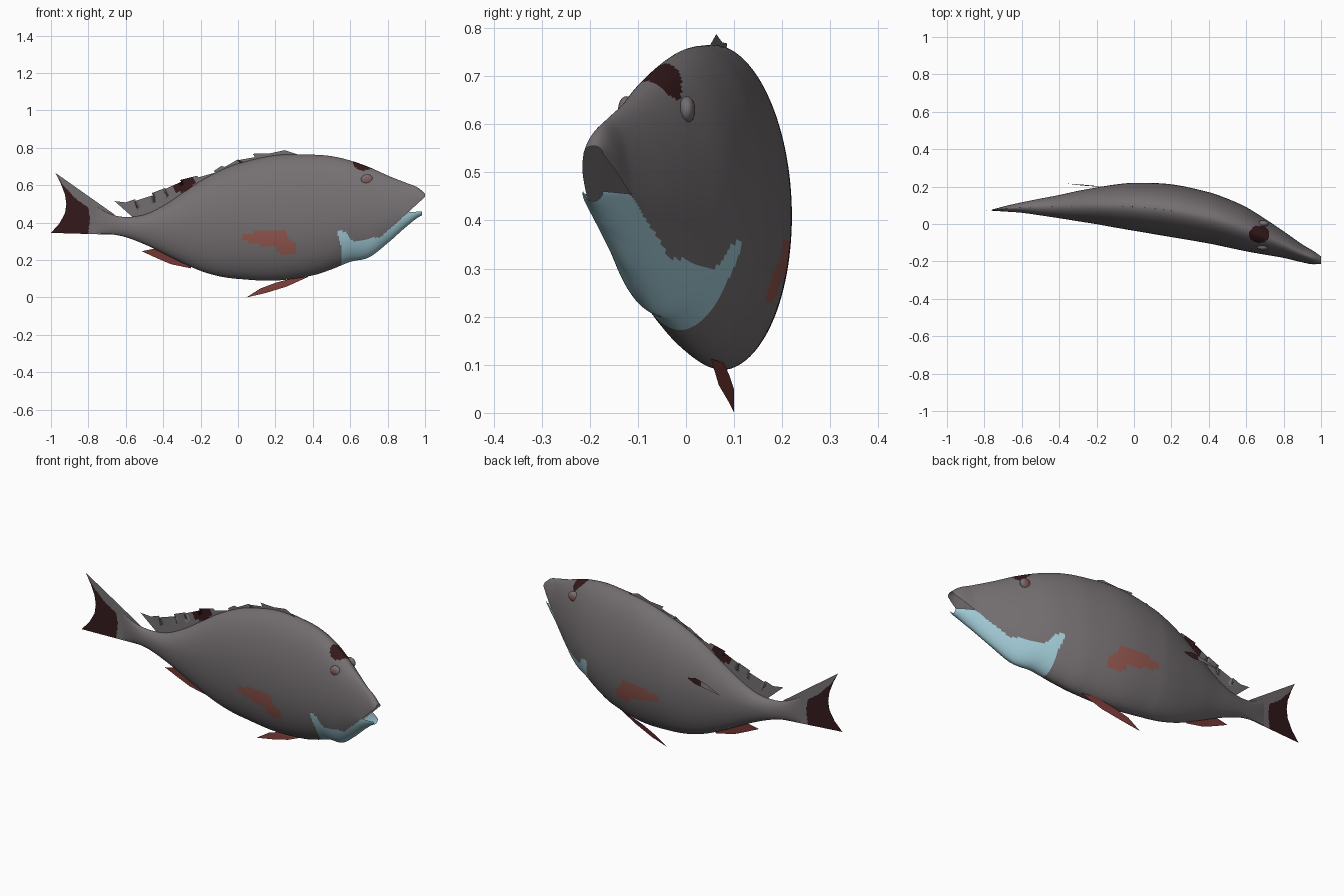
import bpy, bmesh, math
from mathutils import Vector

if "Cube" in bpy.data.objects:
    bpy.data.objects.remove(bpy.data.objects["Cube"])


def mat(name, rgb):
    m = bpy.data.materials.new(name)
    m.diffuse_color = (*rgb, 1)
    m.use_nodes = True
    m.node_tree.nodes["Principled BSDF"].inputs["Base Color"].default_value = m.diffuse_color
    return m


GREY = mat("slate grey", (0.175, 0.158, 0.165))
BLUE = mat("pale blue", (0.36, 0.60, 0.68))
RED = mat("dull red", (0.29, 0.095, 0.075))
DEEP = mat("deep red", (0.18, 0.04, 0.035))
DARK = mat("dark maroon", (0.035, 0.010, 0.011))
MATS = [GREY, BLUE, RED, DEEP, DARK]

# body stations: x, top z, middle z, bottom z, centre y, half width
STATIONS = [
    (-0.76, .485, .410, .345, .074, .003), (-0.68, .445, .390, .338, .082, .016),
    (-0.60, .430, .378, .322, .088, .028), (-0.50, .443, .375, .284, .091, .045),
    (-0.40, .490, .378, .236, .093, .062), (-0.30, .555, .385, .186, .096, .081),
    (-0.20, .622, .395, .142, .097, .098), (-0.10, .676, .402, .113, .096, .115),
    (0.00, .715, .408, .099, .092, .128), (0.20, .760, .412, .090, .071, .141),
    (0.40, .763, .418, .118, .033, .137), (0.50, .755, .425, .150, .005, .130),
    (0.60, .732, .438, .190, -.028, .118), (0.70, .697, .450, .214, -.068, .096),
    (0.80, .652, .455, .290, -.110, .071), (0.90, .612, .455, .378, -.157, .048),
    (0.96, .588, .455, .420, -.180, .035), (1.00, .555, .455, .440, -.193, .020)]


def section(x):
    """Smooth Hermite interpolation of the stations."""
    S = STATIONS
    x = min(max(x, S[0][0]), S[-1][0])
    i = max(k for k in range(len(S) - 1) if S[k][0] <= x)

    def slope(k, c):
        a, b = max(k - 1, 0), min(k + 1, len(S) - 1)
        return (S[b][c] - S[a][c]) / (S[b][0] - S[a][0])
    h = S[i + 1][0] - S[i][0]
    t = (x - S[i][0]) / h
    out = []
    for c in range(1, 6):
        out.append((2*t**3 - 3*t*t + 1) * S[i][c] + (t**3 - 2*t*t + t) * h * slope(i, c)
                   + (3*t*t - 2*t**3) * S[i + 1][c] + (t**3 - t*t) * h * slope(i + 1, c))
    return out


def centre(x):
    return section(x)[3] if x > -0.76 else .074 + (x + .76) * .1


def line(pts, x):
    """Piecewise linear value at x."""
    for (a, u), (b, v) in zip(pts, pts[1:]):
        if a <= x <= b:
            return u + (v - u) * (x - a) / (b - a)
    return pts[0][1] if x < pts[0][0] else pts[-1][1]


def inside(poly, x, z):
    hit = False
    for (ax, az), (bx, bz) in zip(poly, poly[1:] + poly[:1]):
        if (az > z) != (bz > z) and x < ax + (bx - ax) * (z - az) / (bz - az):
            hit = not hit
    return hit


def finish(name, bm, rule):
    for f in bm.faces:
        f.smooth = True
        f.material_index = rule(f)
    me = bpy.data.meshes.new(name)
    bm.to_mesh(me)
    bm.free()
    for m in MATS:
        me.materials.append(m)
    ob = bpy.data.objects.new(name, me)
    bpy.context.scene.collection.objects.link(ob)
    return ob


def grid_faces(bm, rows):
    for r, s in zip(rows, rows[1:]):
        for j in range(len(r) - 1):
            bm.faces.new((r[j], r[j + 1], s[j + 1], s[j]))


# body: upper and lower half lofts, welded along the flank, parted at the mouth
THROAT = [(.53, .365), (.58, .35), (.60, .31), (.63, .295), (.70, .318),
          (.76, .322), (.84, .39), (.91, .453), (.92, .47), (1, .47)]
PATCH = [(.01, .325), (.06, .345), (.25, .365), (.265, .32), (.31, .285), (.31, .232),
         (.21, .235), (.205, .265), (.12, .28), (.02, .305)]


def body_rule(f):
    x, y, z = f.calc_center_median()
    if x > .53 + max(0, min(.02, (.36 - z) * .25)) and z < line(THROAT, x):
        return 1
    if inside(PATCH, x, z):
        return 2
    if z > .6 and ((x - .67) / .055) ** 2 + ((y + .055) / .046) ** 2 < 1:
        return 4
    return 0


bm = bmesh.new()
RINGS, ARC = 260, 56
for sign in (1, -1):
    rows = []
    for i in range(RINGS + 1):
        x = -0.76 + 1.76 * i / RINGS
        top, mid, bot, cy, w = section(x)
        gap = max(0, x - .91)
        edge = mid + gap * (.92 if sign > 0 else .06)
        end = top if sign > 0 else bot
        px = x if sign > 0 else x - gap * .17
        row = []
        for j in range(ARC + 1):
            t = math.pi * j / ARC
            c = math.cos(t)
            row.append(bm.verts.new((px, cy + w * math.copysign(abs(c) ** 1.08, c),
                                     edge + (end - edge) * math.sin(t))))
        rows.append(row)
    grid_faces(bm, rows)
bmesh.ops.remove_doubles(bm, verts=bm.verts, dist=0.0001)
bmesh.ops.recalc_face_normals(bm, faces=bm.faces)
finish("body", bm, body_rule)


# fins: sheets spanned between a base line and an outer edge
def fin(name, base, edge, rule, k=6, m=16):
    def spread(pts):
        pts = [Vector(p if len(p) == 3 else (p[0], centre(p[0]), p[1])) for p in pts]
        return [a.lerp(b, s / k) for a, b in zip(pts, pts[1:]) for s in range(k)] + [pts[-1]]
    bm = bmesh.new()
    rows = [[bm.verts.new(a.lerp(b, j / m)) for j in range(m + 1)]
            for a, b in zip(spread(base), spread(edge))]
    grid_faces(bm, rows)
    return finish(name, bm, rule)


# tail fin
TAIL_DARK = [(.34, -.80), (.42, -.79), (.48, -.80), (.50, -.83), (.53, -.87),
             (.60, -.935), (.67, -.98)]


def tail_rule(f):
    c = f.calc_center_median()
    return 4 if c.x < line(TAIL_DARK, c.z) else 0


tail_edge = [(-.975, .665), (-.948, .61), (-.925, .55), (-.918, .50), (-.925, .45),
             (-.955, .395), (-1, .345)]
tail_base = [(-.66, .443 - .108 * i / 6) for i in range(7)]
fin("tail_fin", tail_base, tail_edge, tail_rule, 8, 40)

# dorsal fin with a ragged spiny edge
dorsal_edge = [(-.66, .515), (-.60, .508), (-.55, .525), (-.56, .512), (-.45, .548),
               (-.46, .558), (-.39, .585), (-.40, .575), (-.30, .620), (-.31, .628),
               (-.22, .650), (-.21, .642), (-.12, .668), (-.13, .676), (-.09, .702),
               (-.07, .698), (0, .738), (-.01, .732), (.09, .750), (.08, .768),
               (.17, .770), (.25, .787), (.32, .764)]
n = len(dorsal_edge) - 1
dorsal_base = []
for i in range(n + 1):
    bx = -.56 + .88 * i / n
    bx = .35 * bx + .65 * max(-.55, dorsal_edge[i][0])
    dorsal_base.append((bx, section(bx)[0] - .012))


def dorsal_rule(f):
    c = f.calc_center_median()
    return 4 if -.345 < c.x < -.235 and c.z > .562 else 0


fin("dorsal_fin", dorsal_base, dorsal_edge, dorsal_rule, 4, 10)

# anal fin
fin("anal_fin", [(-.44, .262), (-.38, .232), (-.32, .20), (-.25, .168)],
    [(-.515, .247), (-.43, .208), (-.36, .178), (-.25, .155)], lambda f: 3)

# pelvic fin
fin("pelvic_fin", [(.045, .1, 0), (.12, .1, .048), (.20, .09, .078), (.30, .078, .105)],
    [(.045, .1, 0), (.15, .088, .024), (.26, .068, .058), (.38, .052, .112)], lambda f: 3)

# loose pectoral fin tip on the far flank
fin("pectoral_tip", [(-.14, .197, .475), (-.20, .200, .488), (-.27, .205, .474), (-.36, .216, .440)],
    [(-.14, .197, .475), (-.20, .203, .455), (-.27, .210, .450), (-.36, .216, .440)],
    lambda f: 4 if f.calc_center_median().x > -.24 else 0)

# eyes, one on each flank
for name, y, s in (("eye_near", -.124, -1), ("eye_far", .002, 1)):
    bm = bmesh.new()
    bmesh.ops.create_uvsphere(bm, u_segments=32, v_segments=20, radius=1)
    for v in bm.verts:
        v.co = Vector((.69 + v.co.x * .032, y + v.co.y * .017, .63 + v.co.z * .028))
    finish(name, bm, lambda f, y=y, s=s: 2 if (f.calc_center_median().y - y) * s > .0145 else 0)
